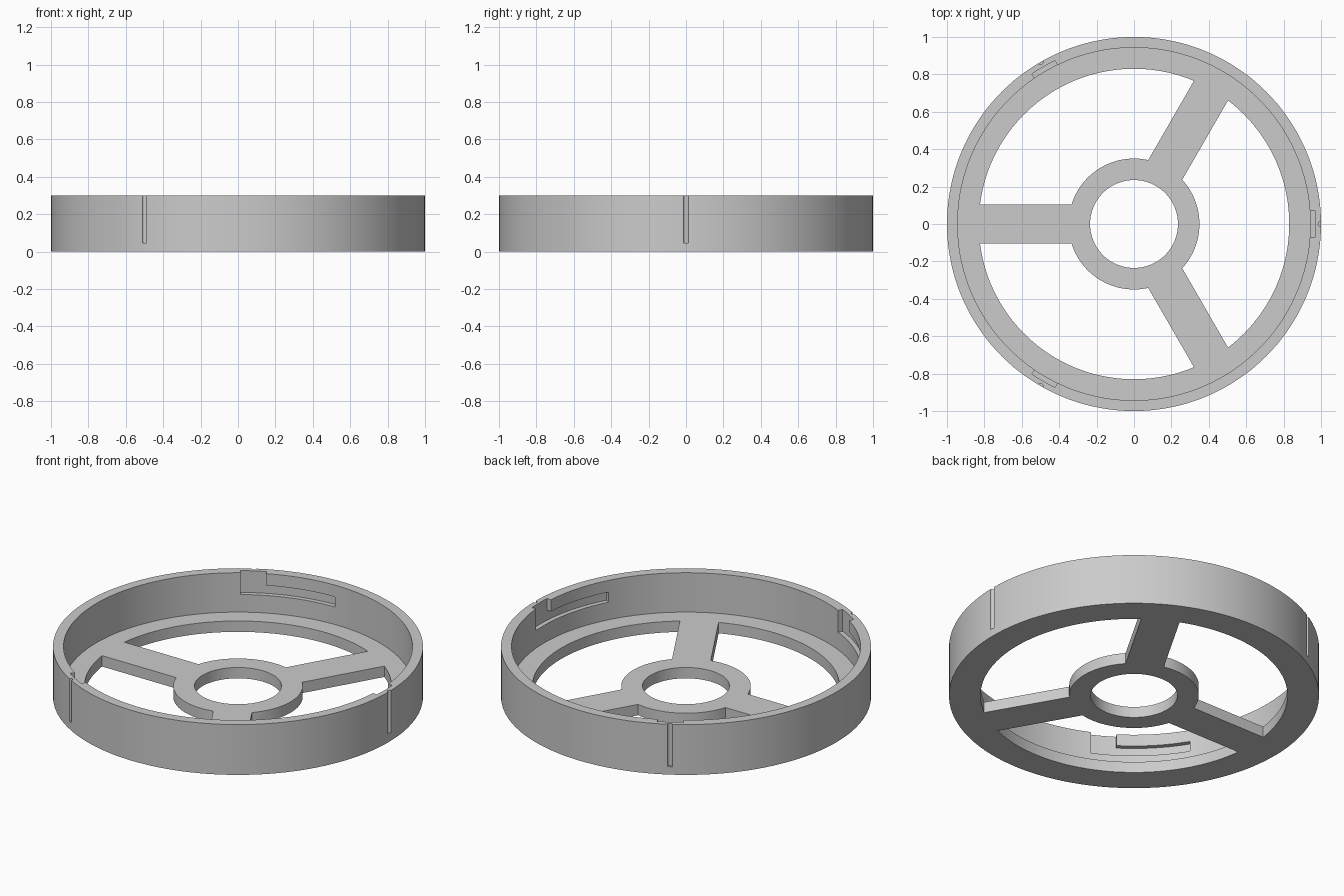
import bpy, bmesh, math
from math import radians, sin, cos, asin, pi

if "Cube" in bpy.data.objects:
    bpy.data.objects.remove(bpy.data.objects["Cube"], do_unlink=True)

# Main dimensions
SEGMENTS = 144
OUTER, WALL, OPENING = 1.0, 0.943, 0.83
HUB, BORE = 0.35, 0.235
HEIGHT, FLOOR = 0.3, 0.065
SPOKE_HALF = 0.105

grey = bpy.data.materials.new("light grey")
grey.use_nodes = True
grey.diffuse_color = (0.6, 0.6, 0.6, 1)
grey.node_tree.nodes["Principled BSDF"].inputs["Base Color"].default_value = grey.diffuse_color


def make_object(name, bm):
    bmesh.ops.recalc_face_normals(bm, faces=bm.faces)
    mesh = bpy.data.meshes.new(name)
    bm.to_mesh(mesh)
    bm.free()
    mesh.materials.append(grey)
    obj = bpy.data.objects.new(name, mesh)
    bpy.context.collection.objects.link(obj)
    return obj


def arc(r, a0, a1, steps):
    angles = [a0 + (a1 - a0) * i / steps for i in range(steps + 1)]
    return [(r * cos(a), r * sin(a)) for a in angles]


def prism(bm, outline, z0, z1):
    face = bm.faces.new([bm.verts.new((x, y, z0)) for x, y in outline])
    top = bmesh.ops.extrude_face_region(bm, geom=[face])["geom"]
    verts = [v for v in top if isinstance(v, bmesh.types.BMVert)]
    bmesh.ops.translate(bm, verts=verts, vec=(0, 0, z1 - z0))


def lathe(bm, profile):
    rings = []
    for i in range(SEGMENTS):
        a = 2 * pi * i / SEGMENTS
        rings.append([bm.verts.new((r * cos(a), r * sin(a), z)) for r, z in profile])
    n = len(profile)
    for i in range(SEGMENTS):
        a, b = rings[i], rings[(i + 1) % SEGMENTS]
        for j in range(n):
            k = (j + 1) % n
            bm.faces.new((a[j], b[j], b[k], a[k]))


# Cup: floor with central bore and a raised rim wall
bm = bmesh.new()
lathe(bm, [(BORE, 0), (OUTER, 0), (OUTER, HEIGHT), (WALL, HEIGHT), (WALL, FLOOR), (BORE, FLOOR)])
wheel = make_object("spoked_ring", bm)

# Cutters repeated every third of a turn
openings, tracks = bmesh.new(), bmesh.new()
entry_half = asin(0.07 / 0.95)
for i in range(3):
    mid = i * 2 * pi / 3
    # Window between two spokes
    far = pi / 3 - asin(SPOKE_HALF / OPENING)
    near = pi / 3 - asin(SPOKE_HALF / HUB)
    prism(openings, arc(OPENING, mid - far, mid + far, 40)
          + arc(HUB, mid + near, mid - near, 32), -0.1, 0.12)
    # Open-topped entry pocket inside the wall
    prism(openings, arc(0.97, mid - entry_half, mid + entry_half, 6)
          + arc(0.9, mid + entry_half, mid - entry_half, 6), 0.17, 0.4)
    # Round marker groove outside the wall
    cx, cy = cos(mid), sin(mid)
    circle = arc(0.0135, 0, 2 * pi, 16)[:-1]
    prism(openings, [(x + cx, y + cy) for x, y in circle], 0.047, 0.4)
    # Locking track running sideways from the pocket
    end, start = mid - radians(28.7), mid - radians(2)
    prism(tracks, arc(0.97, end, start, 16) + arc(0.9, start, end, 16), 0.17, 0.23)

# Cut and clean up
bpy.ops.object.select_all(action="DESELECT")
bpy.context.view_layer.objects.active = wheel
wheel.select_set(True)
for name, cutter_bm in (("opening_cutter", openings), ("track_cutter", tracks)):
    cutter = make_object(name, cutter_bm)
    cutter.hide_render = True
    mod = wheel.modifiers.new(name, "BOOLEAN")
    mod.operation = "DIFFERENCE"
    mod.solver = "EXACT"
    mod.object = cutter
    bpy.ops.object.modifier_apply(modifier=mod.name)
    bpy.data.objects.remove(cutter, do_unlink=True)

bpy.ops.object.shade_smooth_by_angle(angle=radians(30))
